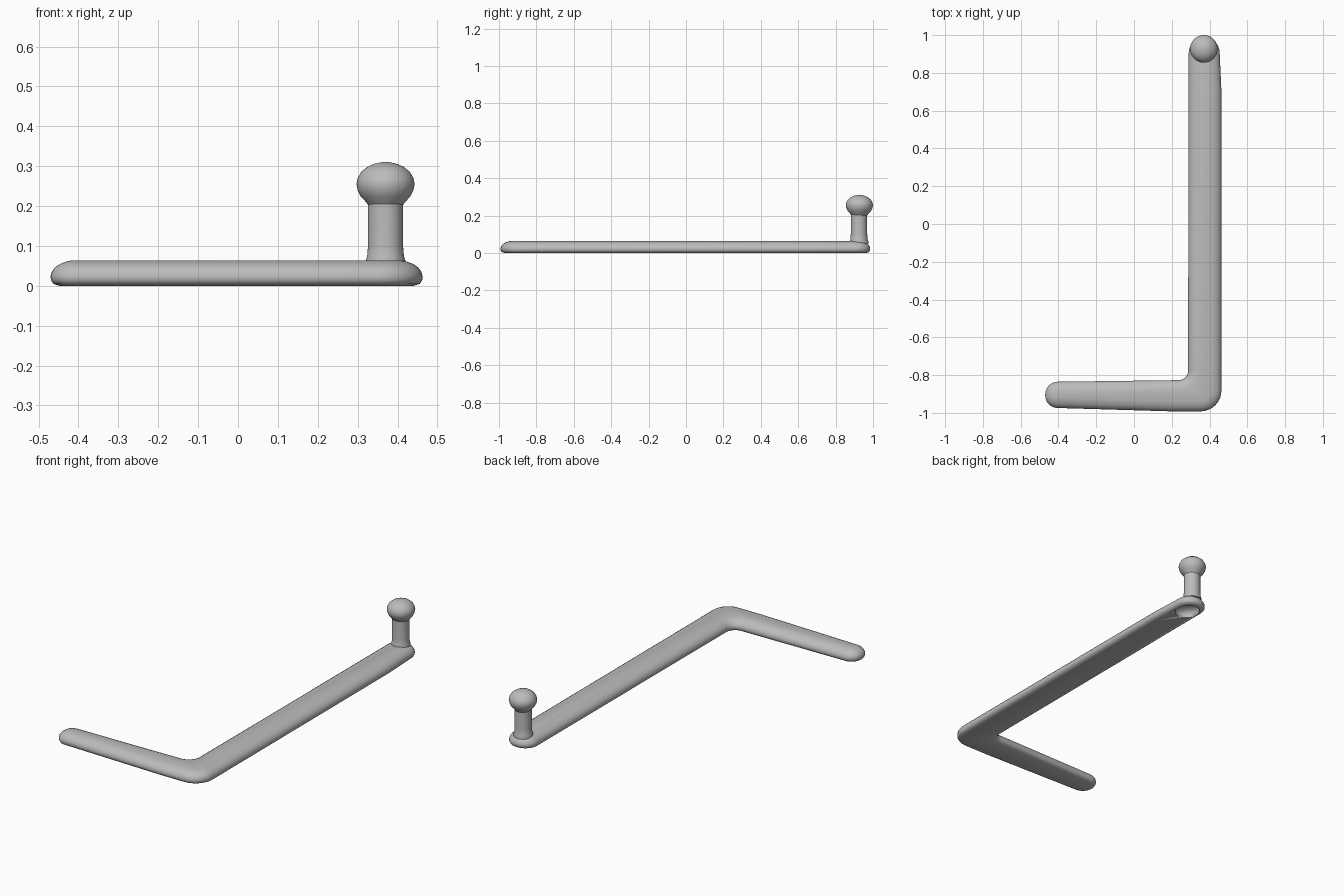
import bpy, bmesh, math
from mathutils import Vector

cube = bpy.data.objects.get("Cube")
if cube:
    bpy.data.objects.remove(cube)

# One plain grey for everything
grey = bpy.data.materials.new("plain grey")
grey.use_nodes = True
colour = (0.5, 0.5, 0.5, 1)
grey.diffuse_color = colour
grey.node_tree.nodes["Principled BSDF"].inputs["Base Color"].default_value = colour


def make_object(name, bm, angle=50):
    bmesh.ops.recalc_face_normals(bm, faces=bm.faces)
    mesh = bpy.data.meshes.new(name)
    bm.to_mesh(mesh)
    bm.free()
    mesh.materials.append(grey)
    obj = bpy.data.objects.new(name, mesh)
    bpy.context.collection.objects.link(obj)
    bpy.ops.object.select_all(action='DESELECT')
    bpy.context.view_layer.objects.active = obj
    obj.select_set(True)
    bpy.ops.object.shade_smooth_by_angle(angle=math.radians(angle))
    return obj


def rounded_outline(corners, steps=8):
    """Corners (x, y, radius), counter-clockwise; returns points with outward normals."""
    result = []
    for i, (x, y, r) in enumerate(corners):
        p = Vector((x, y))
        a = (p - Vector(corners[i - 1][:2])).normalized()
        b = (Vector(corners[(i + 1) % len(corners)][:2]) - p).normalized()
        turn = math.atan2(a.x * b.y - a.y * b.x, a.dot(b))
        side = 1 if turn > 0 else -1
        start = p - a * r * math.tan(abs(turn) / 2)
        normal = Vector((a.y, -a.x))
        centre = start - normal * r * side
        base = math.atan2(normal.y, normal.x)
        for k in range(steps + 1):
            t = base + turn * k / steps
            n = Vector((math.cos(t), math.sin(t)))
            result.append((centre + n * r * side, n))
    return result


def bridge(bm, rings):
    for low, high in zip(rings, rings[1:]):
        for i in range(len(low)):
            j = (i + 1) % len(low)
            bm.faces.new((low[i], low[j], high[j], high[i]))
    bm.faces.new(rings[0][::-1])
    bm.faces.new(rings[-1])


def lathe(name, x, y, profile, sides=40, stretch=1):
    """Closed turned body from (radius, z) pairs."""
    bm = bmesh.new()
    rings = [[bm.verts.new((x + r * math.cos(math.tau * k / sides),
                            y + stretch * r * math.sin(math.tau * k / sides), z))
              for k in range(sides)] for r, z in profile]
    bridge(bm, rings)
    return make_object(name, bm)


# Flat L-shaped bar: rounded plan outline with a domed upper edge
outline = rounded_outline([
    (-0.47, -0.972, 0.066), (0.20, -0.992, 0.2), (0.463, -0.992, 0.11),
    (0.463, 0.70, 0.3), (0.45, 0.985, 0.078), (0.29, 0.985, 0.078),
    (0.286, -0.826, 0.05), (-0.47, -0.836, 0.066)])
section = [(0.022, 0), (0.007, 0.005), (0.001, 0.014), (0, 0.024), (0.003, 0.035),
           (0.011, 0.046), (0.024, 0.055), (0.04, 0.061), (0.055, 0.064)]
bm = bmesh.new()
bridge(bm, [[bm.verts.new((*(p - n * inset), z)) for p, n in outline]
            for inset, z in section])
bar = make_object("bent_bar", bm)

# Round recess under the post end
cutter = lathe("recess_cutter", 0.37, 0.885, [(0.062, -0.02), (0.062, 0.02), (0.045, 0.04)],
               stretch=1.1)
cutter.hide_render = True
cutter.hide_set(True)
recess = bar.modifiers.new("recess", 'BOOLEAN')
recess.operation = 'DIFFERENCE'
recess.solver = 'EXACT'
recess.object = cutter

# Upright post with a flared foot
lathe("post", 0.37, 0.925, [(0.05, 0.052), (0.05, 0.063), (0.046, 0.075), (0.044, 0.1),
                            (0.044, 0.215)])

# Mushroom-shaped knob
lathe("knob", 0.37, 0.927, [(0.042, 0.2), (0.05, 0.211), (0.062, 0.224), (0.07, 0.24),
                            (0.073, 0.256), (0.07, 0.27), (0.061, 0.286), (0.046, 0.298),
                            (0.028, 0.306), (0.01, 0.31)])
